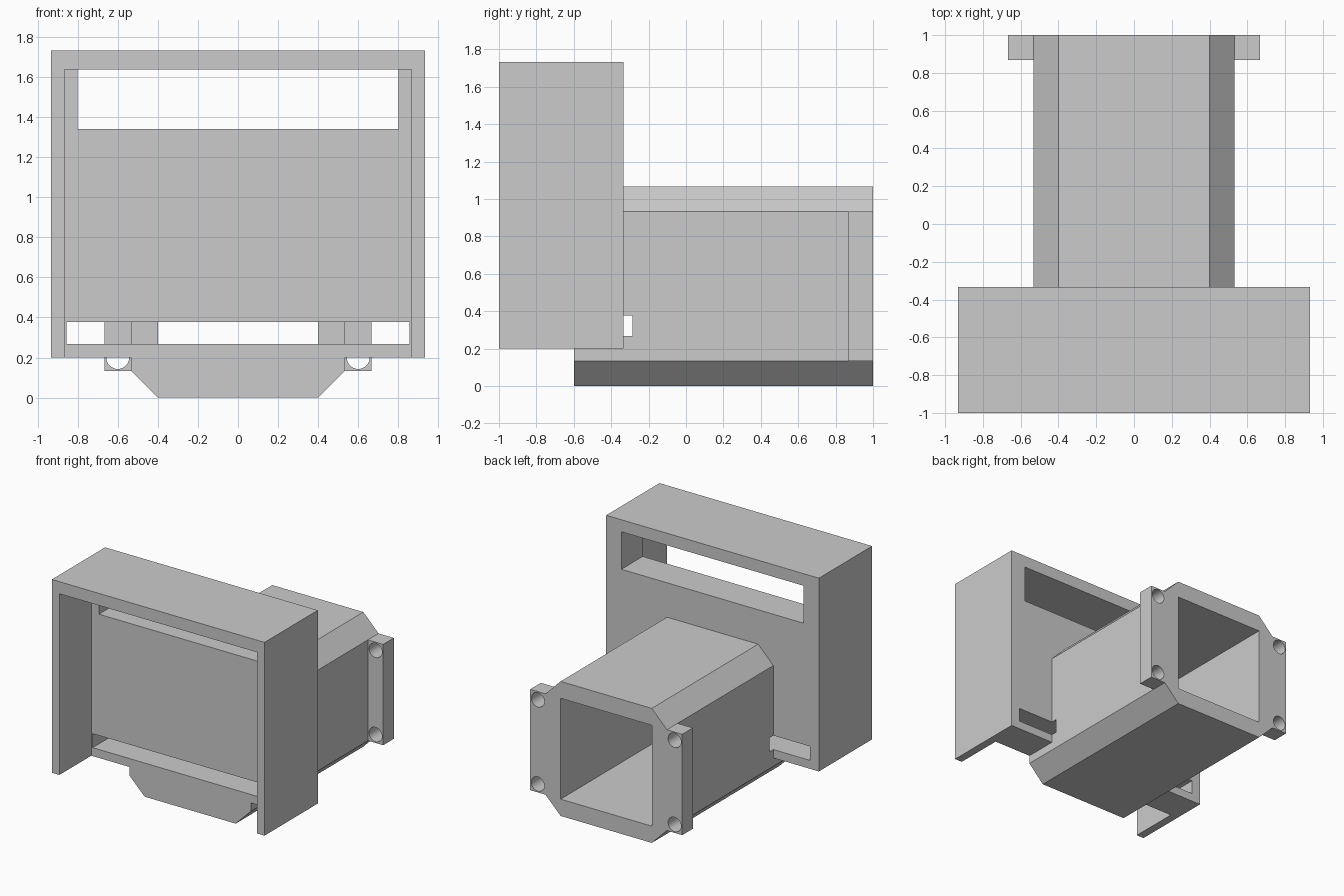
import bpy
import bmesh
import math
from mathutils import Matrix, Vector

cube = bpy.data.objects.get("Cube")
if cube:
    bpy.data.objects.remove(cube, do_unlink=True)

grey = bpy.data.materials.new("plain_grey")
grey.use_nodes = True
colour = (0.6, 0.6, 0.6, 1)
grey.diffuse_color = colour
grey.node_tree.nodes["Principled BSDF"].inputs["Base Color"].default_value = colour


def finish(name, bm):
    bmesh.ops.recalc_face_normals(bm, faces=bm.faces)
    mesh = bpy.data.meshes.new(name)
    bm.to_mesh(mesh)
    bm.free()
    mesh.materials.append(grey)
    obj = bpy.data.objects.new(name, mesh)
    bpy.context.collection.objects.link(obj)
    return obj


def box(name, x, y, z):
    """Box from three (low, high) ranges."""
    bm = bmesh.new()
    bmesh.ops.create_cube(bm, size=1)
    for v in bm.verts:
        v.co = Vector([r[0] if c < 0 else r[1] for c, r in zip(v.co, (x, y, z))])
    return finish(name, bm)


def prism(name, profile, y0, y1):
    """Extrude an x-z profile along y."""
    bm = bmesh.new()
    face = bm.faces.new([bm.verts.new((x, y0, z)) for x, z in profile])
    ext = bmesh.ops.extrude_face_region(bm, geom=[face])
    verts = [g for g in ext["geom"] if isinstance(g, bmesh.types.BMVert)]
    bmesh.ops.translate(bm, verts=verts, vec=(0, y1 - y0, 0))
    return finish(name, bm)


def bore(name, x, y, z, radius, depth):
    bm = bmesh.new()
    bmesh.ops.create_cone(bm, cap_ends=True, segments=32, radius1=radius,
                          radius2=radius, depth=depth,
                          matrix=Matrix.Translation((x, y, z)) @ Matrix.Rotation(math.pi / 2, 4, "X"))
    return finish(name, bm)


def combine(body, tool, operation):
    """Merge a part into the body, or cut it away, then drop the tool."""
    tool.hide_render = True
    mod = body.modifiers.new(operation, "BOOLEAN")
    mod.operation = operation
    mod.solver = "EXACT"
    mod.object = tool
    bpy.context.view_layer.objects.active = body
    bpy.ops.object.modifier_apply(modifier=mod.name)
    bpy.data.objects.remove(tool, do_unlink=True)


# Hood with its open front recess
body = box("hooded_housing", (-0.933, 0.933), (-1, -0.333), (0.2, 1.733))
combine(body, box("recess", (-0.867, 0.867), (-1.1, -0.6), (0.1, 1.637)), "DIFFERENCE")

# Chamfered rectangular tube
half, flat, low, high, top = 0.533, 0.4, 0.133, 0.933, 1.067
right = [(flat, 0), (half, low), (half, high), (flat, top)]
outline = right + [(-x, z) for x, z in reversed(right)]
combine(body, prism("tube", outline, -0.6, 1), "UNION")

# Mounting flanges at the rear
for side in (-1, 1):
    x = sorted((side * 0.5, side * 0.667))
    combine(body, box("flange", x, (0.867, 1), (low, high)), "UNION")

# Tube hollow, upper window and lower slot
combine(body, box("hollow", (-flat, flat), (-0.333, 1.1), (low, high)), "DIFFERENCE")
combine(body, box("window", (-0.8, 0.8), (-0.7, -0.2), (1.34, 1.637)), "DIFFERENCE")
combine(body, box("slot", (-0.855, 0.855), (-0.7, -0.285), (0.267, 0.378)), "DIFFERENCE")

# Screw holes
for side in (-1, 1):
    for z in (0.2, 0.867):
        combine(body, bore("screw_hole", side * 0.6, 0.93, z, 0.057, 0.3), "DIFFERENCE")

bpy.ops.object.select_all(action="DESELECT")
body.select_set(True)
bpy.context.view_layer.objects.active = body
bpy.ops.object.shade_smooth_by_angle(angle=math.radians(30))
